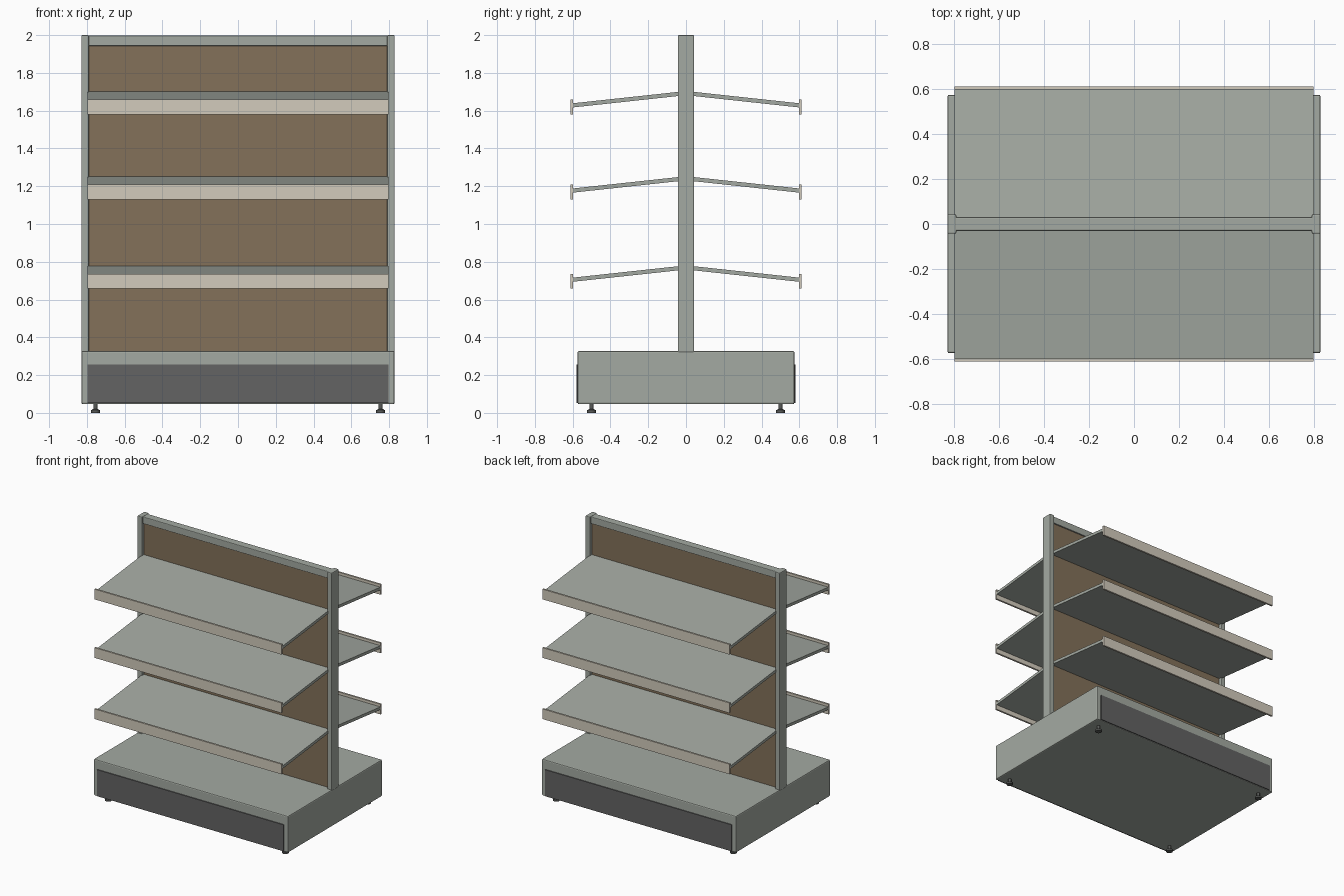
import bpy, bmesh, math
from mathutils import Vector

if "Cube" in bpy.data.objects:
    bpy.data.objects.remove(bpy.data.objects["Cube"])


def material(name, rgb):
    """Flat colour from sRGB 0-255 values."""
    lin = [((c / 255 + 0.055) / 1.055) ** 2.4 for c in rgb]
    m = bpy.data.materials.new(name)
    m.diffuse_color = (*lin, 1)
    m.use_nodes = True
    m.node_tree.nodes["Principled BSDF"].inputs["Base Color"].default_value = m.diffuse_color
    return m


GREY = material("painted_grey", (164, 170, 162))
CREAM = material("cream_trim", (210, 203, 188))
BROWN = material("brown_board", (131, 113, 90))
DARK = material("dark_kick_plate", (99, 99, 99))
FOOT = material("foot_grey", (88, 90, 88))


def finish(bm, name, mat, bevel=0):
    bmesh.ops.recalc_face_normals(bm, faces=bm.faces)
    me = bpy.data.meshes.new(name)
    bm.to_mesh(me)
    bm.free()
    me.materials.append(mat)
    ob = bpy.data.objects.new(name, me)
    bpy.context.scene.collection.objects.link(ob)
    if bevel:
        mod = ob.modifiers.new("bevel", "BEVEL")
        mod.width = bevel
        mod.segments = 2
    return ob


def box(name, x, y, z, mat, bevel=0):
    """Box from (min, max) ranges."""
    bm = bmesh.new()
    bmesh.ops.create_cube(bm, size=1)
    for v in bm.verts:
        v.co = Vector([r[0] if c < 0 else r[1] for c, r in zip(v.co, (x, y, z))])
    return finish(bm, name, mat, bevel)


def extrude_x(name, profile, half, mat, bevel=0):
    """Extrude a (y, z) profile along x."""
    bm = bmesh.new()
    f = bm.faces.new([bm.verts.new((-half, y, z)) for y, z in profile])
    new = bmesh.ops.extrude_face_region(bm, geom=[f])["geom"]
    bmesh.ops.translate(bm, vec=(2 * half, 0, 0),
                        verts=[g for g in new if isinstance(g, bmesh.types.BMVert)])
    return finish(bm, name, mat, bevel)


def lathe(name, profile, x, y, mat, sides=16):
    """Spin an (r, z) profile around a vertical axis."""
    bm = bmesh.new()
    rings = [[bm.verts.new((x + r * math.cos(2 * math.pi * i / sides),
                            y + r * math.sin(2 * math.pi * i / sides), z))
              for i in range(sides)] for r, z in profile]
    for a, b in zip(rings, rings[1:]):
        for i in range(sides):
            j = (i + 1) % sides
            bm.faces.new((a[i], a[j], b[j], b[i]))
    bm.faces.new(rings[0])
    bm.faces.new(rings[-1])
    return finish(bm, name, mat)


# Base plinth, central board and top rail
box("base_plinth", (-0.829, 0.829), (-0.574, 0.574), (0.046, 0.328), GREY, 0.008)
box("back_board", (-0.795, 0.795), (-0.02, 0.02), (0.32, 1.96), BROWN)
box("top_rail", (-0.795, 0.795), (-0.03, 0.03), (1.943, 1.997), GREY, 0.005)

# Uprights at both ends
for sx, side in ((-1, "left"), (1, "right")):
    xs = sorted((sx * 0.789, sx * 0.829))
    box(f"{side}_upright", xs, (-0.043, 0.043), (0.32, 2.0), GREY, 0.006)

for sy, face in ((-1, "front"), (1, "back")):
    # Kick plate
    ys = sorted((sy * 0.56, sy * 0.581))
    box(f"{face}_kick_plate", (-0.796, 0.796), ys, (0.052, 0.256), DARK)
    # Sloping shelves with a price strip on the outer edge
    for n, z in enumerate((0.779, 1.251, 1.702)):
        shelf = [(0.018, z), (0.6, z - 0.063), (0.6, z - 0.085), (0.018, z - 0.022)]
        extrude_x(f"{face}_shelf_{n + 1}", [(sy * y, h) for y, h in shelf], 0.797, GREY)
        ys = sorted((sy * 0.597, sy * 0.611))
        box(f"{face}_price_strip_{n + 1}", (-0.798, 0.798), ys,
            (z - 0.121, z - 0.043), CREAM)
    # Levelling feet
    for sx, side in ((-1, "left"), (1, "right")):
        foot = lathe(f"{face}_{side}_foot",
                     [(0.024, 0), (0.024, 0.014), (0.011, 0.021), (0.011, 0.05)],
                     sx * 0.755, sy * 0.5, FOOT)
        bpy.ops.object.select_all(action="DESELECT")
        foot.select_set(True)
        bpy.context.view_layer.objects.active = foot
        bpy.ops.object.shade_smooth_by_angle(angle=math.radians(30))
